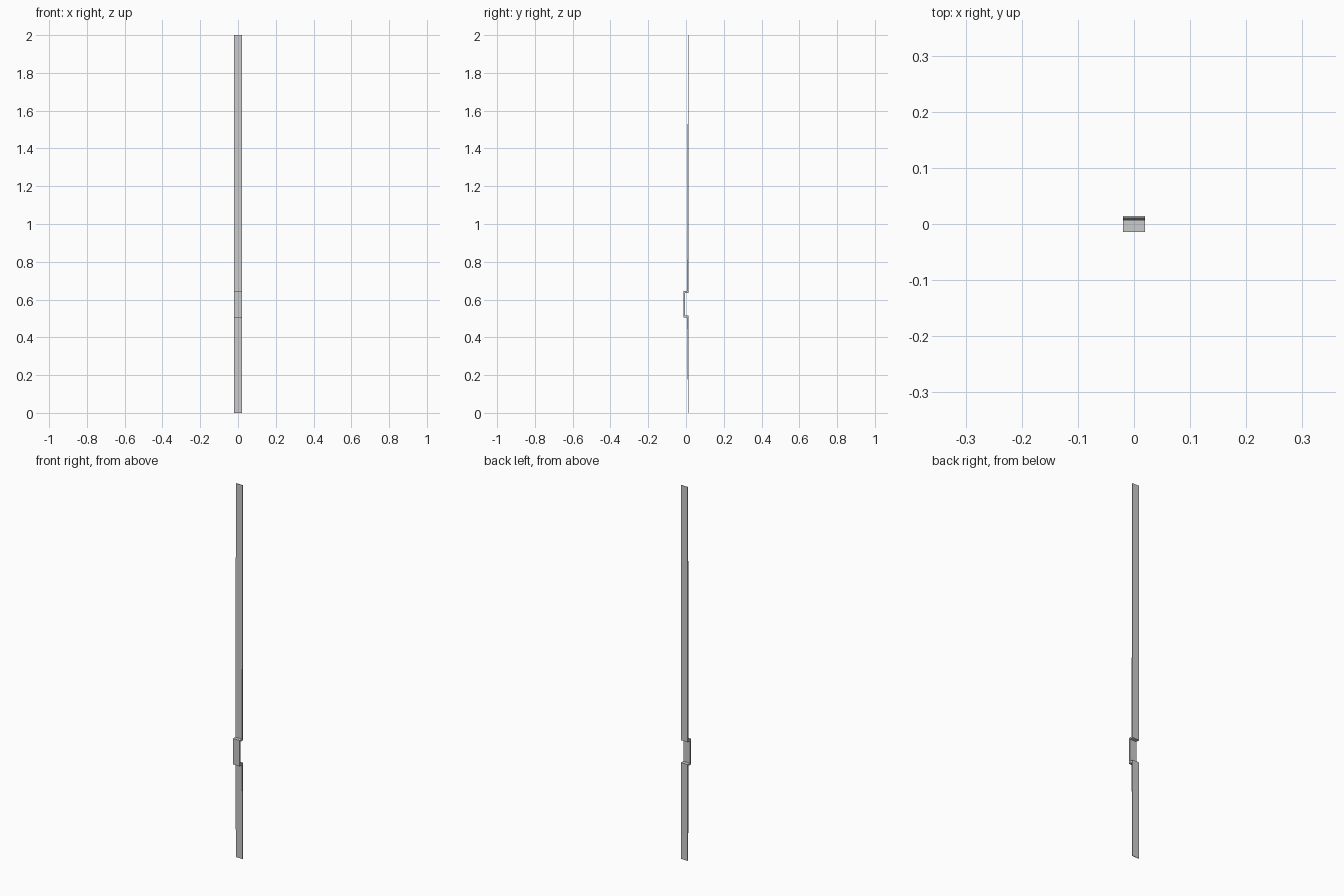
import bpy, bmesh

if "Cube" in bpy.data.objects:
    bpy.data.objects.remove(bpy.data.objects["Cube"])

# Side profile (y, z): flat strip tapering to both tips, with an offset grip
front = [(0.011, 0.0), (0.006, 0.506), (-0.014, 0.506), (-0.014, 0.644),
         (0.006, 0.644), (0.011, 2.0)]
back = [(0.014, 2.0), (0.014, 0.635), (-0.006, 0.635), (-0.006, 0.515),
        (0.014, 0.515), (0.014, 0.0)]
half_width = 0.02

bm = bmesh.new()
face = bm.faces.new([bm.verts.new((-half_width, y, z)) for y, z in front + back])

# Extrude the profile across the width
ext = bmesh.ops.extrude_face_region(bm, geom=[face])
moved = [g for g in ext["geom"] if isinstance(g, bmesh.types.BMVert)]
bmesh.ops.translate(bm, verts=moved, vec=(2 * half_width, 0, 0))
bmesh.ops.recalc_face_normals(bm, faces=bm.faces)

mesh = bpy.data.meshes.new("offset_strip")
bm.to_mesh(mesh)
bm.free()
strip = bpy.data.objects.new("offset_strip", mesh)
bpy.context.collection.objects.link(strip)
